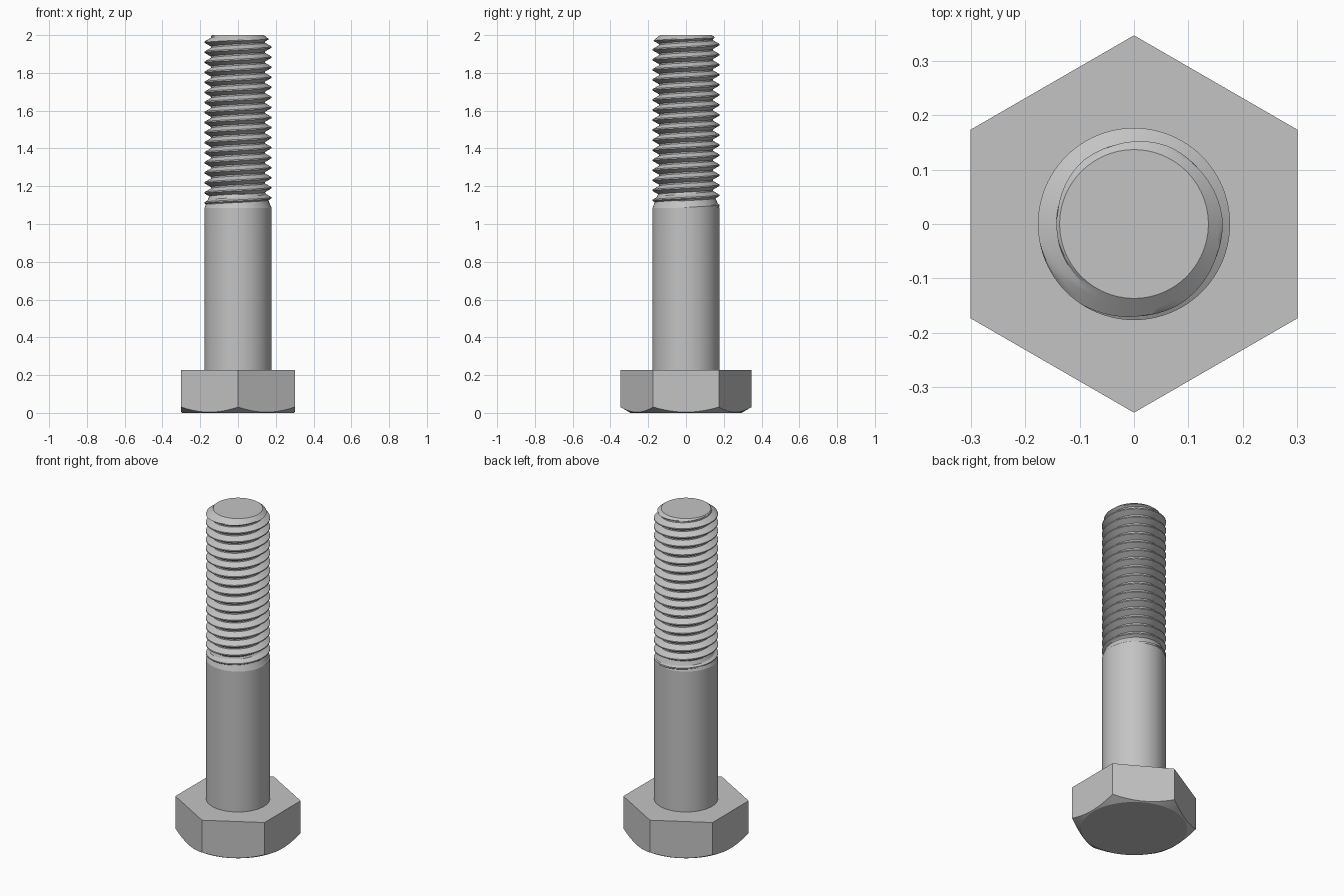
import bpy, bmesh, math

cube = bpy.data.objects.get("Cube")
if cube:
    bpy.data.objects.remove(cube, do_unlink=True)

TAU = 2 * math.pi
SEGS = 96
HEX_FLAT, HEAD_TOP = 0.301, 0.228
MAJOR, MINOR, PITCH = 0.177, 0.143, 0.0532
THREAD_BASE, TOP = 1.085, 2.0
END_RADIUS = 0.137

steel = bpy.data.materials.new("grey steel")
steel.use_nodes = True
steel.diffuse_color = (0.55, 0.55, 0.55, 1)
steel.node_tree.nodes["Principled BSDF"].inputs["Base Color"].default_value = (0.55, 0.55, 0.55, 1)


def finish(bm, name):
    bmesh.ops.recalc_face_normals(bm, faces=bm.faces)
    mesh = bpy.data.meshes.new(name)
    bm.to_mesh(mesh)
    bm.free()
    mesh.materials.append(steel)
    obj = bpy.data.objects.new(name, mesh)
    bpy.context.collection.objects.link(obj)
    bpy.ops.object.select_all(action='DESELECT')
    obj.select_set(True)
    bpy.context.view_layer.objects.active = obj
    bpy.ops.object.shade_smooth_by_angle(angle=math.radians(20))
    return obj


# Hexagonal head, its underside turned to a shallow cone
def build_head():
    bm = bmesh.new()
    per_side, face_radius = 16, 0.294
    count = 6 * per_side
    inner, outer, top = [], [], []
    for i in range(count):
        a = TAU * i / count + math.pi / 6
        off = (a - math.pi / 6) % (math.pi / 3) - math.pi / 6
        if i % per_side == 0:
            off = math.pi / 6
        r = HEX_FLAT / math.cos(off)
        x, y = math.cos(a), math.sin(a)
        z = max(0, r - face_radius) * math.tan(math.radians(30))
        inner.append(bm.verts.new((x * face_radius, y * face_radius, 0)))
        outer.append(bm.verts.new((x * r, y * r, z)))
        if i % per_side == 0:
            top.append(bm.verts.new((x * r, y * r, HEAD_TOP)))
    bm.faces.new(inner)
    bm.faces.new(top)
    for i in range(count):
        j = (i + 1) % count
        bm.faces.new((inner[i], inner[j], outer[j], outer[i]))
    for s in range(6):
        edge = [outer[(s * per_side + k) % count] for k in range(per_side + 1)]
        bm.faces.new(edge + [top[(s + 1) % 6], top[s]])
    finish(bm, "hex_head")


# Plain shank
def build_shank():
    bm = bmesh.new()
    rings = [[bm.verts.new((MAJOR * math.cos(TAU * i / SEGS), MAJOR * math.sin(TAU * i / SEGS), z))
              for i in range(SEGS)] for z in (HEAD_TOP, THREAD_BASE)]
    for i in range(SEGS):
        j = (i + 1) % SEGS
        bm.faces.new((rings[0][i], rings[0][j], rings[1][j], rings[1][i]))
    finish(bm, "shank")


# Helical thread with a runout cone below and a chamfered end above
def build_thread():
    crest, flank = 0.0625, 0.3685
    steps = 5
    profile = [(crest + flank * k / steps, 1 - k / steps) for k in range(steps + 1)]
    profile += [(1 - f, h) for f, h in reversed(profile)]
    per_turn = len(profile)
    turns = 21
    bm = bmesh.new()
    columns = []
    for s in range(SEGS):
        a = TAU * s / SEGS
        start = 1.963 + PITCH * (a / TAU - 0.5) - 18 * PITCH
        column = []
        for i in range(per_turn * turns):
            frac, height = profile[i % per_turn]
            z = start + PITCH * (i // per_turn + frac)
            z = min(max(z, THREAD_BASE), TOP)
            r = MINOR + (MAJOR - MINOR) * height
            r = max(r, MAJOR - 0.4 * (z - THREAD_BASE))
            r = min(r, END_RADIUS + (TOP - z) / 0.8)
            column.append(bm.verts.new((r * math.cos(a), r * math.sin(a), z)))
        columns.append(column)
    for s in range(SEGS):
        left, right = columns[s], columns[(s + 1) % SEGS]
        shift = per_turn if s == SEGS - 1 else 0
        for i in range(len(left) - 1 - shift):
            bm.faces.new((left[i], right[i + shift], right[i + 1 + shift], left[i + 1]))
    bmesh.ops.remove_doubles(bm, verts=bm.verts, dist=0.00005)
    bmesh.ops.dissolve_degenerate(bm, edges=bm.edges, dist=0.00005)
    # Flat end
    rim = [v for v in bm.verts if v.co.z > TOP - 0.00002 and v.link_faces]
    rim.sort(key=lambda v: math.atan2(v.co.y, v.co.x))
    bm.faces.new(rim)
    loose = [v for v in bm.verts if not v.link_faces]
    bmesh.ops.delete(bm, geom=loose, context='VERTS')
    finish(bm, "thread")


build_head()
build_shank()
build_thread()
